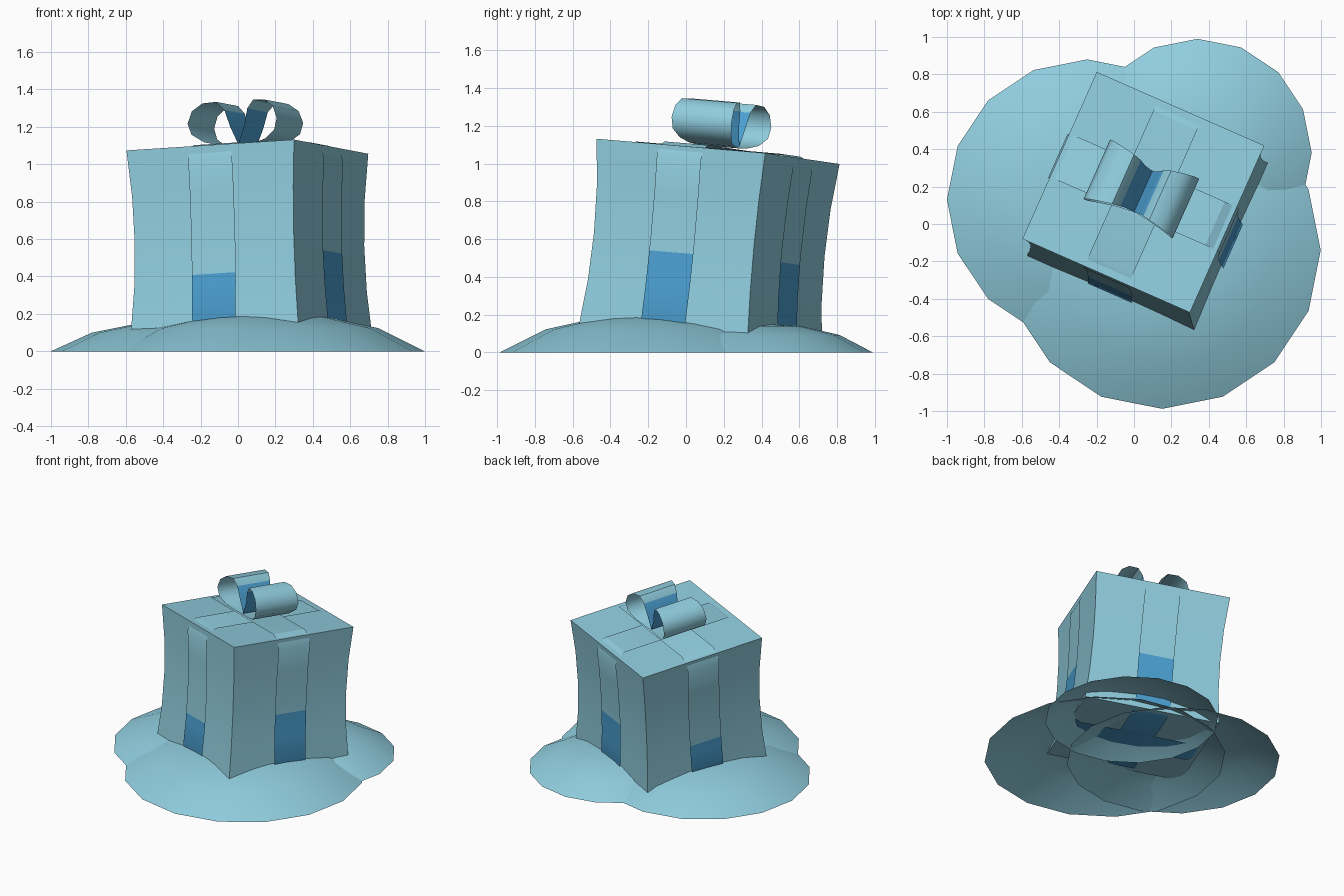
import bpy, bmesh, math
from mathutils import Matrix, Vector

if "Cube" in bpy.data.objects:
    bpy.data.objects.remove(bpy.data.objects["Cube"])


def material(name, rgb):
    m = bpy.data.materials.new(name)
    m.diffuse_color = (*rgb, 1)
    m.use_nodes = True
    m.node_tree.nodes["Principled BSDF"].inputs["Base Color"].default_value = m.diffuse_color
    return m


PALE = material("pale blue", (0.28, 0.61, 0.73))
BLUE = material("bright blue", (0.07, 0.35, 0.64))

# Local frame of the leaning box: origin at the middle of its top
up = Vector((-0.023, 0.095, 1)).normalized()
yaw = math.radians(-24)
u = Vector((math.cos(yaw), math.sin(yaw), 0))
u = (u - up * u.dot(up)).normalized()
v = up.cross(u)
FRAME = Matrix((u, v, up)).transposed().to_4x4()
FRAME.translation = (0.05, 0.17, 1.065)
H = 0.99
BEV = 0.07


def half(h):
    """Half width of the box at local height h, pinched in the middle."""
    return 0.465 + 0.025 * ((h + H / 2) / (H / 2)) ** 2


def finish(bm, name, matrix=None, angle=50):
    me = bpy.data.meshes.new(name)
    bm.to_mesh(me)
    bm.free()
    me.materials.append(PALE)
    me.materials.append(BLUE)
    ob = bpy.data.objects.new(name, me)
    bpy.context.collection.objects.link(ob)
    if matrix:
        ob.matrix_world = matrix
    bpy.ops.object.select_all(action='DESELECT')
    ob.select_set(True)
    bpy.context.view_layer.objects.active = ob
    bpy.ops.object.shade_smooth_by_angle(angle=math.radians(angle))
    return ob


def snow_mound(name, x, y, r, height):
    """Open 16-sided dome."""
    bm = bmesh.new()
    rings = []
    for f, z in ((1, 0), (0.71, 0.6), (0.38, 0.9)):
        rings.append([bm.verts.new((x + r * f * math.cos(i * math.pi / 8),
                                    y + r * f * math.sin(i * math.pi / 8), z * height))
                      for i in range(16)])
    tip = bm.verts.new((x, y, height))
    for i in range(16):
        j = (i + 1) % 16
        for a, b in zip(rings, rings[1:]):
            bm.faces.new((a[i], a[j], b[j], b[i]))
        bm.faces.new((rings[-1][i], rings[-1][j], tip))
    finish(bm, name)


snow_mound("snow_mound_front", 0.15, -0.14, 0.848, 0.205)
snow_mound("snow_mound_left", -0.25, 0.13, 0.75, 0.165)
snow_mound("snow_mound_back", 0.34, 0.38, 0.61, 0.155)

# Box: pinched block with rounded edges
bm = bmesh.new()
rings = []
for k in range(5):
    h = -H + H * k / 4
    w = half(h)
    rings.append([bm.verts.new((sx * w, sy * w, h))
                  for sx, sy in ((-1, -1), (1, -1), (1, 1), (-1, 1))])
for a, b in zip(rings, rings[1:]):
    for i in range(4):
        j = (i + 1) % 4
        bm.faces.new((a[i], a[j], b[j], b[i]))
bm.faces.new(rings[-1])
bm.faces.new(rings[0][::-1])
sharp = [e for e in bm.edges if e.calc_face_angle() > 1]
bmesh.ops.bevel(bm, geom=sharp, offset=BEV, segments=2, profile=0.5, affect='EDGES')
finish(bm, "box", FRAME)


def strip(profile, centre, across_u, blue):
    """Thin band through (s, h, half width) points, facing away from its centre."""
    def place(s, t, h):
        return Vector((s, t, h)) if across_u else Vector((t, s, h))
    bm = bmesh.new()
    rows = [[bm.verts.new(place(s, t, h)) for t in (-w, w)] for s, h, w in profile]
    mid = place(centre[0], 0, centre[1])
    for i, (a, b) in enumerate(zip(rows, rows[1:])):
        f = bm.faces.new((a[0], a[1], b[1], b[0]))
        f.normal_update()
        if f.normal.dot(f.calc_center_median() - mid) < 0:
            f.normal_flip()
        f.material_index = int(blue(i, f))
    return bm


def ribbon(name, across_u, cut_neg, cut_pos, o):
    """Band wrapped round the box, blue below a cut height on each side."""
    def side(cut):
        hs = sorted([-BEV, -H / 4, -H / 2, -H * 0.75, cut, -H + BEV], reverse=True)
        c = half(0) - BEV
        k = half(0) - 0.02 + 0.7 * o
        return ([(c, o), (k, -0.02 + 0.7 * o)] + [(half(h) + o, h) for h in hs]
                + [(k, -H + 0.02 - 0.7 * o), (c, -H - o)])
    pos = side(cut_pos)
    neg = [(-s, h) for s, h in side(cut_neg)][::-1]
    loop = [(s, h, 0.128) for s, h in pos + neg + pos[:1]]

    def blue(i, f):
        c = f.calc_center_median()
        s = c.x if across_u else c.y
        return c.z < (cut_pos if s > 0 else cut_neg)
    finish(strip(loop, (0, -H / 2), across_u, blue), name, FRAME)


ribbon("ribbon_side_to_side", True, -0.68, -0.565, 0.018)
ribbon("ribbon_front_to_back", False, -0.69, -0.56, 0.012)

# Bow: two curled loops whose inner rising part is blue
LOOP = ((0, 0.035, 0.12), (0.04, 0.13, 0.125), (0.065, 0.22, 0.135), (0.105, 0.265, 0.145),
        (0.175, 0.26, 0.16), (0.23, 0.22, 0.17), (0.253, 0.155, 0.175), (0.235, 0.095, 0.17),
        (0.175, 0.052, 0.15), (0.09, 0.032, 0.13), (0, 0.025, 0.12))
for name, k in (("bow_loop_right", 1.0), ("bow_loop_left", -1.06)):
    pts = [(s * k, h, w) for s, h, w in LOOP]
    finish(strip(pts, (0.14 * k, 0.14), True, lambda i, f: i < 2), name, FRAME)
